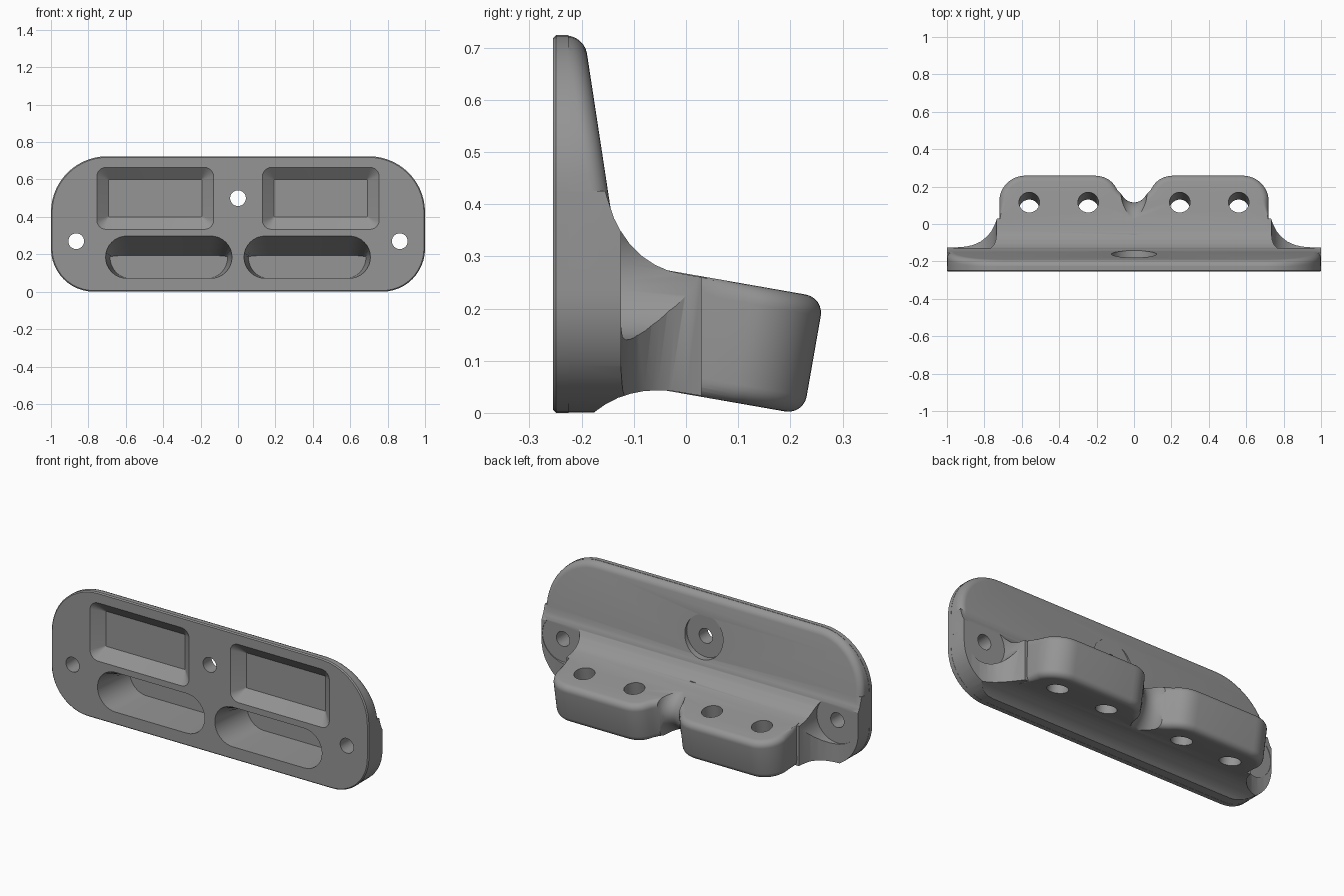
import bpy, bmesh, math
from mathutils import Vector

if "Cube" in bpy.data.objects:
    bpy.data.objects.remove(bpy.data.objects["Cube"])

TAU = math.tau


def loft(name, rings):
    """Closed solid through rings of equal point count."""
    bm = bmesh.new()
    vs = [[bm.verts.new(p) for p in r] for r in rings]
    n = len(rings[0])
    for a, b in zip(vs, vs[1:]):
        for i in range(n):
            j = (i + 1) % n
            bm.faces.new((a[i], a[j], b[j], b[i]))
    bm.faces.new(vs[0][::-1])
    bm.faces.new(vs[-1])
    bmesh.ops.recalc_face_normals(bm, faces=bm.faces)
    me = bpy.data.meshes.new(name)
    bm.to_mesh(me)
    bm.free()
    ob = bpy.data.objects.new(name, me)
    bpy.context.collection.objects.link(ob)
    return ob


def cylinder(name, p, axis, r, a, b, n=40):
    """Cylinder from distance a to b along axis."""
    axis = Vector(axis).normalized()
    u = Vector((1, 0, 0))
    v = axis.cross(u)
    p = Vector(p)
    return loft(name, [[p + axis * t + r * (u * math.cos(TAU * i / n) + v * math.sin(TAU * i / n))
                        for i in range(n)] for t in (a, b)])


def combine(ob, other, op):
    m = ob.modifiers.new("cut", 'BOOLEAN')
    m.operation, m.solver, m.object = op, 'EXACT', other
    bpy.context.view_layer.objects.active = ob
    bpy.ops.object.modifier_apply(modifier=m.name)
    bpy.data.objects.remove(other)


def arc(cx, cy, r, a0, a1, n):
    return [(cx + r * math.cos(math.radians(a0 + (a1 - a0) * i / n)),
             cy + r * math.sin(math.radians(a0 + (a1 - a0) * i / n))) for i in range(n + 1)]


def mirrored(half):
    """Right half from bottom to top (or back), completed on the left."""
    return half + [(-x, y) for x, y in reversed(half) if x > 1e-6]


def inset(pts, d):
    """Move each point of a counter-clockwise loop inward by d (number or rule)."""
    out = []
    for i, p in enumerate(pts):
        a, b = Vector(pts[i - 1]), Vector(pts[(i + 1) % len(pts)])
        q = Vector(p)
        t = ((q - a).normalized() + (b - q).normalized()).normalized()
        k = d(p) if callable(d) else d
        out.append((p[0] - t.y * k, p[1] + t.x * k))
    return out


# Outline of the plate seen from the front
top_r, low_r, H = 0.30, 0.23, 0.724
upper_half = arc(1 - top_r, H - top_r, top_r, 0, 90, 14)
lower_half = arc(1 - low_r, low_r, low_r, -90, 0, 12)
outline = mirrored(lower_half + upper_half)

# Front slab with a fine chamfer
plate = loft("wall_bracket", [[(x, y, z) for x, z in inset(outline, d)]
                              for y, d in ((-0.255, 0.006), (-0.249, 0), (-0.225, 0))])

# Tapered upper plate with rounded rear rim
R = 0.034
upper = inset(mirrored([(1, 0.30)] + upper_half), 0.001)


def rear(z):
    return -0.145 - (z - 0.395) * 0.1525


rings = [[(x, -0.24, z) for x, z in upper]]
for i in range(7):
    a = math.radians(15 * i)
    rings.append([(x, rear(z) - R * (1 - math.sin(a)), z)
                  for x, z in inset(upper, R * (1 - math.cos(a)))])
combine(plate, loft("upper_plate", rings), 'UNION')

# Lower body: side profile limited by plan and outline
profile = [(-0.24, -0.02), (-0.19, -0.02), (-0.175, 0.002), (-0.155, 0.016), (-0.13, 0.029),
           (-0.105, 0.037), (-0.08, 0.042), (-0.055, 0.043), (-0.03, 0.0425), (0.05, 0.0295),
           (0.05, 0.2565), (-0.01, 0.267), (-0.035, 0.273), (-0.06, 0.284), (-0.085, 0.301),
           (-0.108, 0.324), (-0.126, 0.350), (-0.138, 0.373), (-0.1455, 0.395), (-0.155, 0.425),
           (-0.24, 0.425)]
lower = loft("lower_body", [[(s, y, z) for y, z in profile] for s in (-1.1, 1.1)])
plan = mirrored([(1.05, -0.3), (1.05, -0.125), (0.95, -0.125), (0.90, -0.121), (0.86, -0.112),
                 (0.82, -0.094), (0.785, -0.066), (0.76, -0.035), (0.743, 0.0), (0.733, 0.03)])
combine(lower, loft("plan", [[(x, y, z) for x, y in plan] for z in (-0.2, 1)]), 'INTERSECT')
combine(lower, loft("limit", [[(x, y, z) for x, z in inset(outline, 0.001)]
                              for y in (-0.5, 0.5)]), 'INTERSECT')
combine(plate, lower, 'UNION')

# Twin arms: rounded, tilted down toward the back, with a notch between
arm_half = ([(0.716, -0.12), (0.718, 0.0), (0.72, 0.04)]
            + arc(0.58, 0.105, 0.14, 0, 90, 12)
            + [(0.4, 0.245), (0.21, 0.245), (0.185, 0.2425), (0.16, 0.236), (0.138, 0.225),
               (0.118, 0.209), (0.103, 0.19), (0.09, 0.168), (0.072, 0.147), (0.05, 0.129),
               (0.025, 0.118), (0, 0.115)])
arm_plan = mirrored(arm_half)
r = 0.036


def arm_ring(height, from_top, d):
    ramp = lambda p: d * min(1, max(0, p[1] / 0.10))
    ring = []
    for x, y in inset(arm_plan, ramp):
        base = (0.267 - height) if from_top else (0.036 + height)
        z = base - 0.175 * y
        y += 0.17 * (z - 0.11)
        ring.append((x, y, base - 0.175 * y))
    return ring


steps = [math.radians(15 * i) for i in range(7)]
rings = [arm_ring(r * (1 - math.sin(a)), False, r * (1 - math.cos(a))) for a in reversed(steps)]
rings = [arm_ring(r * (1 - math.cos(a)), False, r * (1 - math.sin(a))) for a in steps]
rings += [arm_ring(r * (1 - math.cos(a)), True, r * (1 - math.sin(a))) for a in reversed(steps)]
combine(plate, loft("arms", rings), 'UNION')

# Round groove wrapping over the web between the arms
tube = []
for i in range(25):
    a = math.radians(90 - 7.5 * i)
    c = Vector((0, -0.06 + 0.245 * math.cos(a), 0.155 + 0.195 * math.sin(a)))
    n = Vector((0, 0.195 * math.cos(a), 0.245 * math.sin(a))).normalized()
    tube.append([c + 0.07 * (n * math.cos(TAU * k / 28) + Vector((1, 0, 0)) * math.sin(TAU * k / 28))
                 for k in range(28)])
combine(plate, loft("groove", tube), 'DIFFERENCE')


def rounded_rect(x0, x1, z0, z1, rad):
    return (arc(x1 - rad, z0 + rad, rad, -90, 0, 6) + arc(x1 - rad, z1 - rad, rad, 0, 90, 6)
            + arc(x0 + rad, z1 - rad, rad, 90, 180, 6) + arc(x0 + rad, z0 + rad, rad, 180, 270, 6))


for s in (-1, 1):
    # Upper pocket with sloped walls
    a = rounded_rect(0.13, 0.755, 0.333, 0.665, 0.05)
    b = rounded_rect(0.193, 0.692, 0.40, 0.60, 0.004)
    wide = [(0.4425 + (x - 0.4425) * 1.04, 0.5 + (z - 0.5) * 1.08) for x, z in a]
    combine(plate, loft("upper_pocket", [[(s * x, -0.275, z) for x, z in wide],
                                         [(s * x, -0.255, z) for x, z in a],
                                         [(s * x, -0.20, z) for x, z in b]]), 'DIFFERENCE')
    # Lower pocket: slot whose ceiling slopes down to mid height
    slot = arc(0.595, 0.185, 0.113, -90, 90, 16) + arc(0.145, 0.185, 0.113, 90, 270, 16)
    back = []
    for x, z in slot:
        if z > 0.185:
            z = 0.185 + 0.08 * (z - 0.185)
        back.append((0.37 + (x - 0.37) * 0.93, z))
    combine(plate, loft("lower_pocket", [[(s * x, -0.30, z) for x, z in slot],
                                         [(s * x, -0.255, z) for x, z in slot],
                                         [(s * x, 0.0, z) for x, z in back]]), 'DIFFERENCE')
    # Side screw seats and holes
    ear = (s * 0.865, 0, 0.27)
    combine(plate, cylinder("seat", ear, (0, 1, 0), 0.13, -0.128, 0.4, 48), 'DIFFERENCE')
    combine(plate, cylinder("screw_hole", ear, (0, 1, 0), 0.042, -0.4, 0.2), 'DIFFERENCE')
    # Tilted bolt holes through the arms
    for x in (0.245, 0.56):
        combine(plate, cylinder("bolt_hole", (s * x, 0.095, 0.13), (0, 0.173, 0.985),
                                0.055, -0.3, 0.3), 'DIFFERENCE')

# Centre screw seat and hole
combine(plate, cylinder("seat", (0, 0, 0.50), (0, 1, 0), 0.12, -0.178, 0.3, 48), 'DIFFERENCE')
combine(plate, cylinder("screw_hole", (0, 0, 0.50), (0, 1, 0), 0.042, -0.4, 0.2), 'DIFFERENCE')

# Single grey colour
grey = bpy.data.materials.new("mid_grey")
grey.diffuse_color = (0.30, 0.30, 0.30, 1)
grey.use_nodes = True
grey.node_tree.nodes["Principled BSDF"].inputs["Base Color"].default_value = grey.diffuse_color
plate.data.materials.clear()
plate.data.materials.append(grey)
for f in plate.data.polygons:
    f.material_index = 0
bpy.ops.object.select_all(action='DESELECT')
plate.select_set(True)
bpy.context.view_layer.objects.active = plate
bpy.ops.object.shade_smooth_by_angle(angle=math.radians(28))
